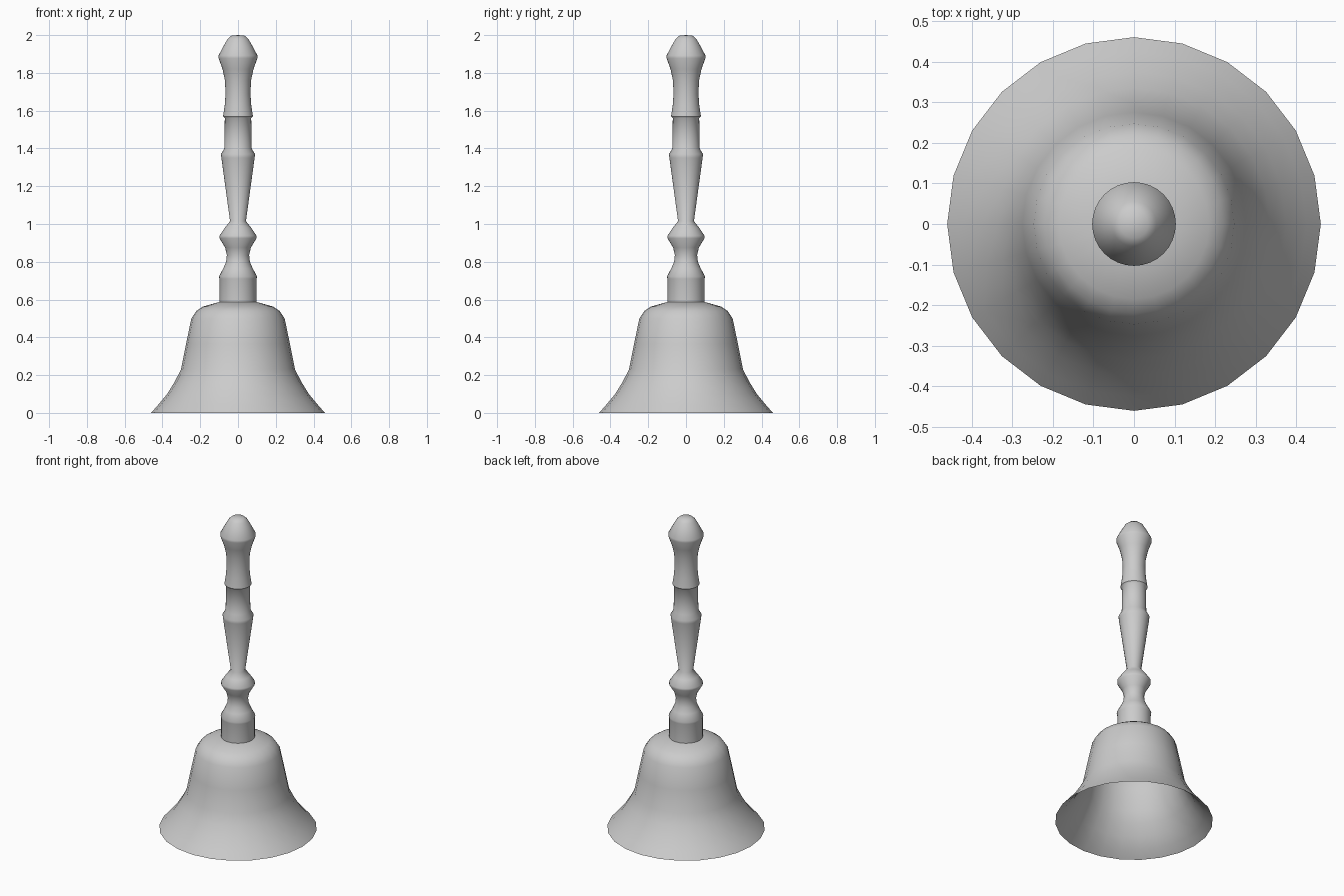
import bpy, bmesh, math


def lathe(name, profile, segments, angle):
    """Spin a (radius, height) profile around z."""
    bm = bmesh.new()
    verts = [bm.verts.new((r, 0, z)) for r, z in profile]
    edges = [bm.edges.new(pair) for pair in zip(verts, verts[1:])]
    bmesh.ops.spin(bm, geom=verts + edges, cent=(0, 0, 0), axis=(0, 0, 1),
                   angle=math.tau, steps=segments, use_duplicate=False)
    bmesh.ops.remove_doubles(bm, verts=bm.verts, dist=0.0005)
    bmesh.ops.recalc_face_normals(bm, faces=bm.faces)
    mesh = bpy.data.meshes.new(name)
    bm.to_mesh(mesh)
    bm.free()
    obj = bpy.data.objects.new(name, mesh)
    bpy.context.collection.objects.link(obj)
    bpy.ops.object.select_all(action='DESELECT')
    obj.select_set(True)
    bpy.context.view_layer.objects.active = obj
    bpy.ops.object.shade_smooth_by_angle(angle=math.radians(angle))
    return obj


# Flared bell: outer wall down to the thin lip, then the hollow inside
outer = [(0, 0.59), (0.10, 0.587), (0.185, 0.563), (0.22, 0.54), (0.247, 0.50),
         (0.275, 0.365), (0.302, 0.23), (0.335, 0.165), (0.375, 0.10),
         (0.425, 0.04), (0.46, 0)]
inner = [(0.41, 0.04), (0.36, 0.10), (0.32, 0.165), (0.287, 0.23),
         (0.26, 0.365), (0.232, 0.495), (0.207, 0.53), (0.178, 0.548),
         (0.10, 0.57), (0, 0.572)]
lathe("bell", outer + inner, 24, 60)

# Turned handle: collar, knob, tapered grip, ring and rounded end
handle = [(0, 0.58), (0.098, 0.58), (0.098, 0.71), (0.101, 0.722),
          (0.078, 0.765), (0.063, 0.80), (0.059, 0.835), (0.068, 0.875),
          (0.098, 0.925), (0.098, 0.938), (0.07, 0.98), (0.042, 1.015),
          (0.088, 1.35), (0.090, 1.37), (0.072, 1.40), (0.070, 1.56),
          (0.079, 1.57), (0.070, 1.63), (0.066, 1.69), (0.069, 1.76),
          (0.082, 1.82), (0.103, 1.878), (0.103, 1.892), (0.075, 1.945),
          (0.055, 1.98), (0.035, 1.997), (0, 2.0)]
lathe("handle", handle, 32, 50)
